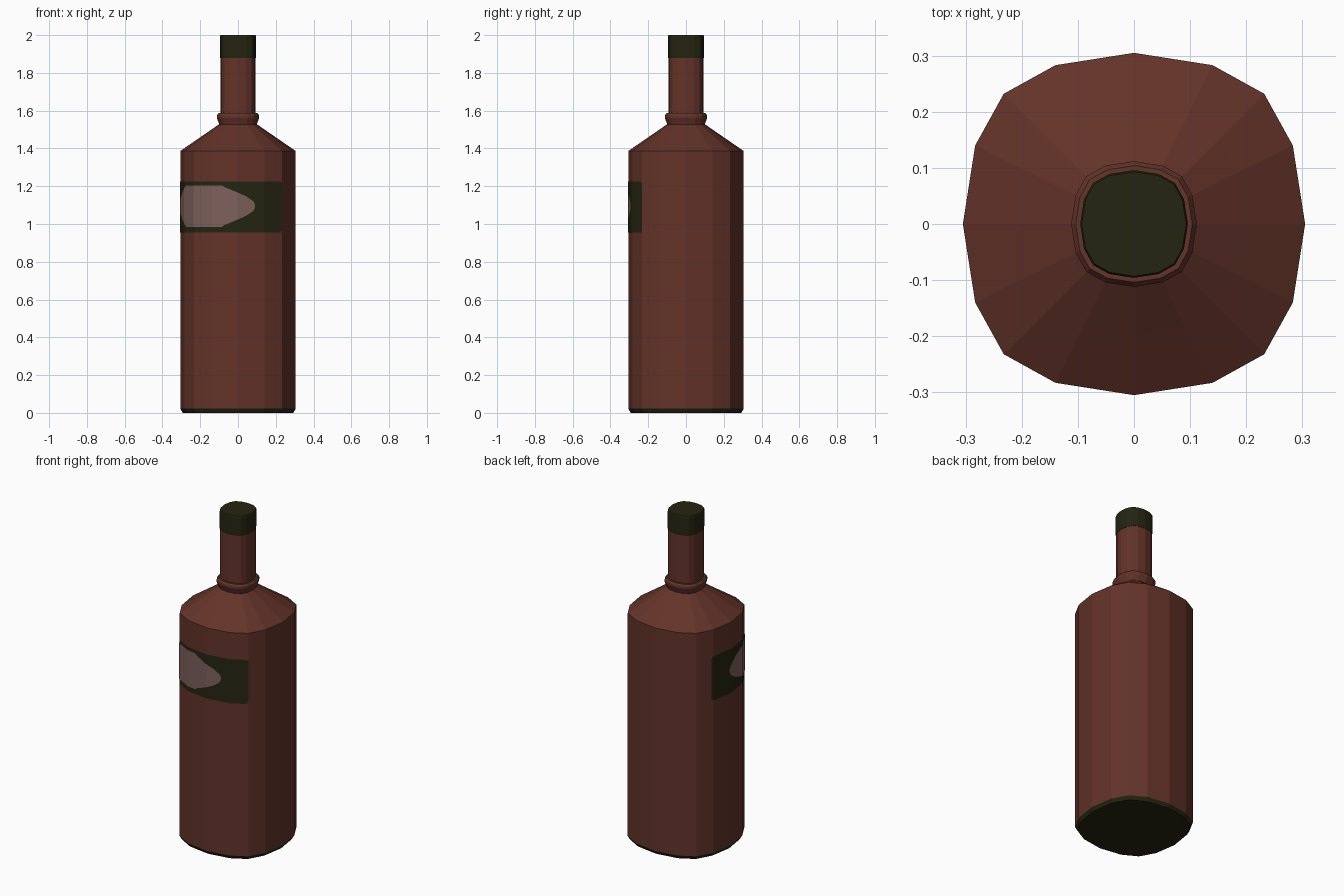
import bpy, bmesh, math

if "Cube" in bpy.data.objects:
    bpy.data.objects.remove(bpy.data.objects["Cube"])


def material(name, rgb):
    m = bpy.data.materials.new(name)
    m.diffuse_color = (*rgb, 1)
    m.use_nodes = True
    m.node_tree.nodes["Principled BSDF"].inputs["Base Color"].default_value = m.diffuse_color
    return m


BROWN = material("brown glass", (0.125, 0.033, 0.022))
OLIVE = material("dark olive", (0.018, 0.018, 0.006))
PINK = material("dusty pink", (0.205, 0.118, 0.105))

# rounded-square cross-section with 16 corners: one quadrant, turned four times
QUAD = [(1, 0), (0.928, 0.459), (0.761, 0.761), (0.459, 0.928)]
RING = []
for k in range(4):
    for x, y in QUAD:
        for _ in range(k):
            x, y = -y, x
        RING.append((x, y))
R = 0.305


def finish(bm, name, mats):
    mesh = bpy.data.meshes.new(name)
    bm.to_mesh(mesh)
    bm.free()
    for m in mats:
        mesh.materials.append(m)
    ob = bpy.data.objects.new(name, mesh)
    bpy.context.collection.objects.link(ob)
    return ob


def loft(name, profile, mats, dark_below=-1):
    """Stack scaled rings (radius, z); faces under dark_below use slot 1."""
    bm = bmesh.new()
    rings = [[bm.verts.new((x * r, y * r, z)) for x, y in RING] for r, z in profile]
    n = len(RING)
    for a, b in zip(rings, rings[1:]):
        for i in range(n):
            j = (i + 1) % n
            bm.faces.new((a[i], a[j], b[j], b[i]))
    bm.faces.new(rings[0][::-1])
    bm.faces.new(rings[-1])
    for f in bm.faces:
        f.material_index = int(f.calc_center_median().z < dark_below)
    return finish(bm, name, mats)


def wall_point(t, r):
    """Point on the wall, t corners clockwise from the front right corner."""
    i = math.floor(t)
    f = t - i
    a, b = RING[(14 - i) % 16], RING[(13 - i) % 16]
    return r * (a[0] + (b[0] - a[0]) * f), r * (a[1] + (b[1] - a[1]) * f)


def wall_plate(name, outline, zc, r, mat):
    """Thin plate wrapped on the wall; outline lists (t, half height)."""
    cols = list(outline)
    for (t0, h0), (t1, h1) in zip(outline, outline[1:]):
        for t in range(math.floor(t0) + 1, math.ceil(t1)):
            cols.append((t, h0 + (h1 - h0) * (t - t0) / (t1 - t0)))
    cols.sort()
    bm = bmesh.new()
    pairs = []
    for t, h in cols:
        x, y = wall_point(t, r)
        pairs.append((bm.verts.new((x, y, zc - h)), bm.verts.new((x, y, zc + h))))
    for (a0, a1), (b0, b1) in zip(pairs, pairs[1:]):
        bm.faces.new((a0, a1, b1, b0))
    return finish(bm, name, [mat])


# bottle: base, body, shoulder, collar, neck
loft("bottle", [(0.293, 0), (R, 0.022), (R, 1.387), (0.2, 1.459), (0.1, 1.528),
                (0.104, 1.54), (0.112, 1.562), (0.112, 1.575), (0.104, 1.587),
                (0.093, 1.587), (0.093, 1.885)], [BROWN, OLIVE], 0.02)

# cap
loft("cap", [(0.095, 1.88), (0.096, 1.89), (0.096, 1.993), (0.093, 2.0)], [OLIVE])

# wrapped label and its plain emblem patch
wall_plate("label", [(0, 0.125), (0.08, 0.135), (7.04, 0.135), (7.12, 0.125)],
           1.09, R + 0.0015, OLIVE)
wall_plate("label_patch", [(1.36, 0.004), (1.42, 0.025), (1.7, 0.052), (2.1, 0.077),
                           (2.5, 0.1), (2.6, 0.11), (4.75, 0.11), (5.1, 0.09),
                           (5.6, 0.068), (6, 0.035), (6.12, 0.004)],
           1.095, R + 0.003, PINK)
